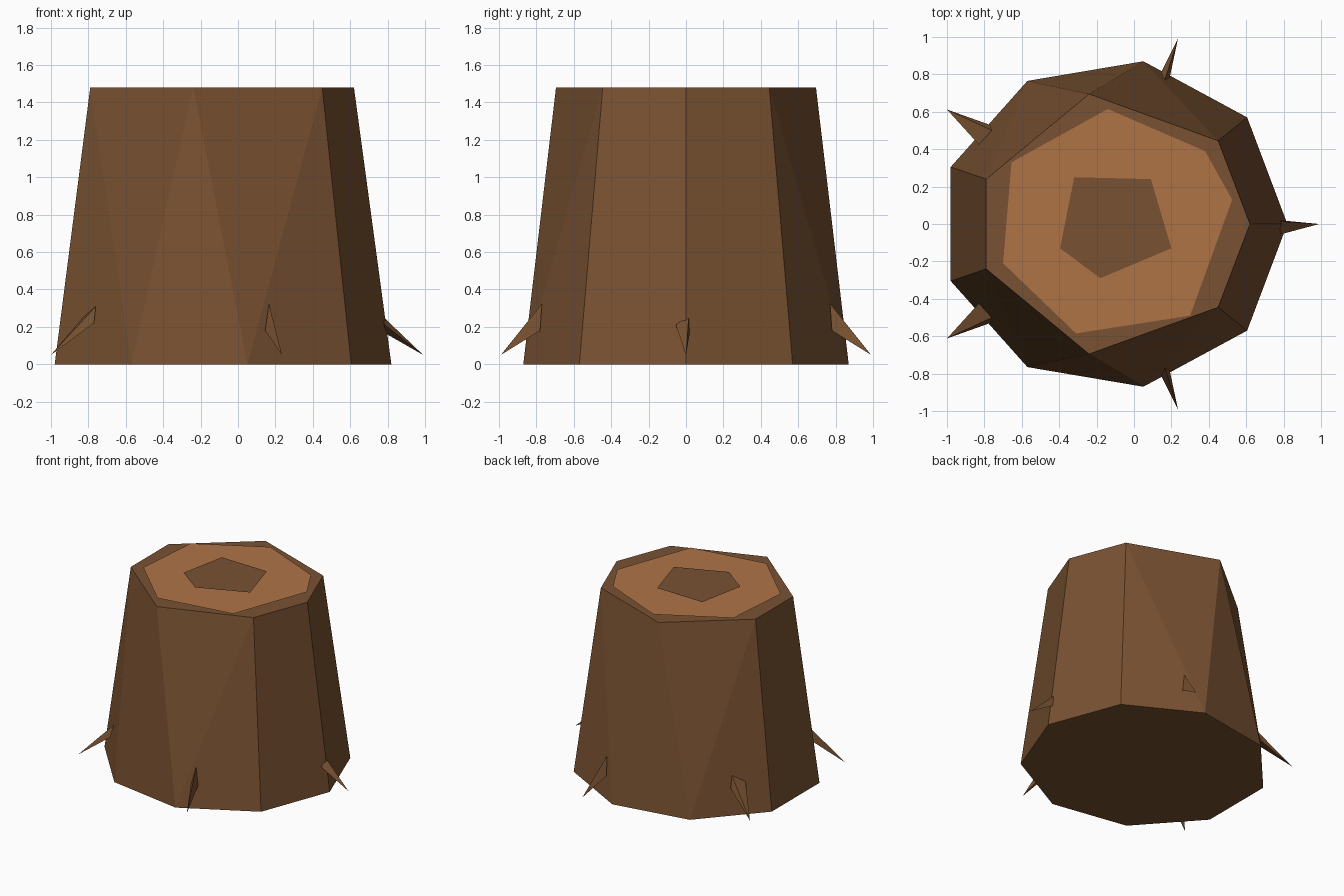
import bpy
from mathutils import Vector

if "Cube" in bpy.data.objects:
    bpy.data.objects.remove(bpy.data.objects["Cube"])


def material(name, rgb):
    m = bpy.data.materials.new(name)
    m.diffuse_color = (*rgb, 1)
    m.use_nodes = True
    m.node_tree.nodes["Principled BSDF"].inputs["Base Color"].default_value = m.diffuse_color
    return m


bark = material("bark brown", (0.19, 0.083, 0.031))
wood = material("cut wood", (0.43, 0.172, 0.061))


def make(name, verts, faces, mat):
    me = bpy.data.meshes.new(name)
    me.from_pydata(verts, [], faces)
    me.materials.append(mat)
    ob = bpy.data.objects.new(name, me)
    bpy.context.collection.objects.link(ob)
    return ob


def mirrored_ring(half, z):
    # the first point lies on the mirror line, the rest repeat at -y
    pts = half + [(x, -y) for x, y in reversed(half[1:])]
    return [(x, y, z) for x, y in pts]


# Stump: nine-sided foot tapering to a seven-sided cut
foot = mirrored_ring([(0.82, 0), (0.605, 0.57), (0.05, 0.87), (-0.57, 0.765), (-0.98, 0.305)], 0)
cut = mirrored_ring([(0.62, 0), (0.45, 0.445), (-0.24, 0.695), (-0.79, 0.24)], 1.48)
T = 9
half_faces = [(0, 1, T + 1, T), (1, 2, T + 1), (2, T + 2, T + 1),
              (2, 3, T + 2), (3, T + 3, T + 2), (3, 4, T + 3)]


def opposite(i):
    return (9 - i) % 9 if i < T else T + (7 - (i - T)) % 7


faces = half_faces + [tuple(opposite(i) for i in reversed(f)) for f in half_faces]
faces += [(4, 5, T + 4, T + 3), tuple(reversed(range(9))), tuple(range(T, T + 7))]
make("stump", foot + cut, faces, bark)

# Cut surface and darker heart as thin sheets
rings = [(-0.14, 0.615), (-0.655, 0.33), (-0.70, -0.21), (-0.31, -0.585),
         (0.30, -0.49), (0.525, 0.13), (0.38, 0.39)]
heart = [(-0.32, 0.25), (-0.395, -0.13), (-0.18, -0.29), (0.20, -0.13), (0.09, 0.24)]
for name, pts, z, mat in (("cut_surface", rings, 1.488, wood), ("heartwood", heart, 1.496, bark)):
    make(name, [(x, y, z) for x, y in pts], [tuple(range(len(pts)))], mat)


# Root splinters: tip, top of base, and two lower base corners
def splinter(name, pts):
    a, b, c, d = (Vector(p) for p in pts)
    fs = [(0, 1, 2), (0, 2, 3), (0, 3, 1), (1, 3, 2)]
    if (b - a).cross(c - a).dot(d - a) > 0:
        fs = [tuple(reversed(f)) for f in fs]
    make(name, pts, fs, bark)


splinter("splinter_right", [(0.99, 0, 0.05), (0.77, 0.015, 0.26), (0.785, -0.055, 0.21), (0.78, 0.02, 0.17)])
back = [(0.235, 0.99, 0.05), (0.165, 0.77, 0.325), (0.145, 0.81, 0.18), (0.19, 0.78, 0.18)]
left = [(-1.0, 0.612, 0.05), (-0.76, 0.50, 0.31), (-0.83, 0.425, 0.25), (-0.77, 0.53, 0.22)]
for name, pts in (("back", back), ("left", left)):
    splinter("splinter_" + name, pts)
    splinter("splinter_" + name + "_opposite", [(x, -y, z) for x, y, z in pts])
